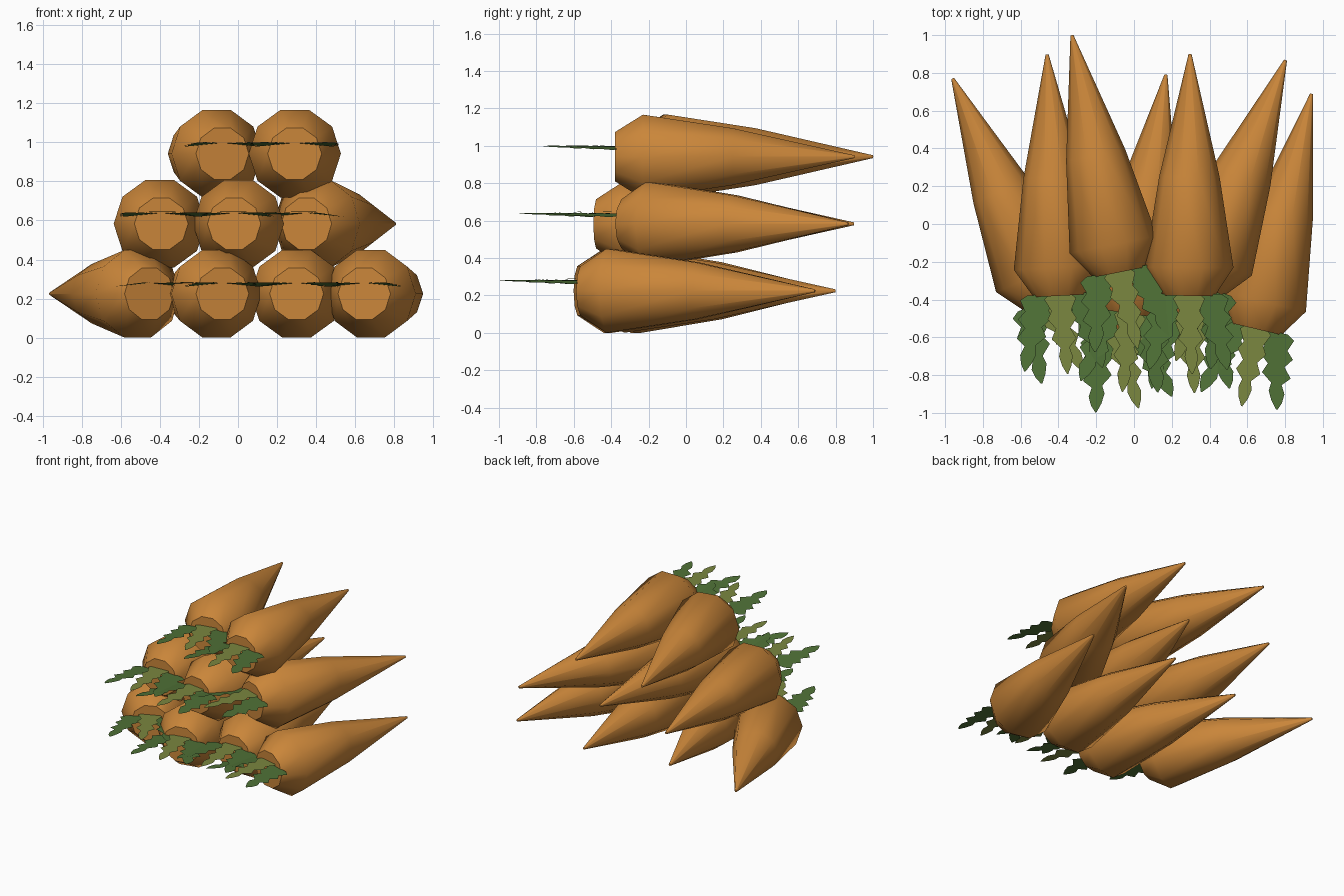
import bpy, bmesh, math

if "Cube" in bpy.data.objects:
    bpy.data.objects.remove(bpy.data.objects["Cube"])


def material(name, rgb):
    m = bpy.data.materials.new(name)
    m.diffuse_color = (*rgb, 1)
    m.use_nodes = True
    m.node_tree.nodes["Principled BSDF"].inputs["Base Color"].default_value = m.diffuse_color
    return m


ORANGE = material("carrot_orange", (0.59, 0.238, 0.042))
DARK = material("leaf_dark_green", (0.08, 0.168, 0.038))
LIGHT = material("leaf_light_green", (0.195, 0.24, 0.05))

# Root profile: (distance along the axis from the crown, radius)
PROFILE = [(0.0, 0.138), (0.15, 0.236), (0.63, 0.16), (1.28, 0.008)]
SIDES = 10


def root_mesh():
    bm = bmesh.new()
    rings = []
    for s, r in PROFILE:
        rings.append([bm.verts.new((r * math.cos(2 * math.pi * k / SIDES), s,
                                    r * math.sin(2 * math.pi * k / SIDES)))
                      for k in range(SIDES)])
    for a, b in zip(rings, rings[1:]):
        for k in range(SIDES):
            n = (k + 1) % SIDES
            bm.faces.new((a[k], a[n], b[n], b[k]))
    bm.faces.new(rings[0])
    bm.faces.new(rings[-1])
    bmesh.ops.recalc_face_normals(bm, faces=bm.faces)
    me = bpy.data.meshes.new("carrot_root")
    bm.to_mesh(me)
    bm.free()
    me.materials.append(ORANGE)
    return me


# Tooth outline of a blade: (fraction of length, half width)
TEETH = [(0.0, 0.07), (0.06, 0.105), (0.21, 0.066), (0.31, 0.096), (0.43, 0.048),
         (0.56, 0.082), (0.67, 0.03), (0.78, 0.045), (0.9, 0.03), (1.0, 0.004)]


def blade(bm, x0, x1, length, z0, z1, droop, width, mat):
    """Flat toothed blade running backwards (-y) from the crown."""
    rows = []
    for f, w in TEETH:
        cx = x0 + (x1 - x0) * f
        z = z0 + (z1 - z0) * f
        w *= width
        rows.append([bm.verts.new((cx + k * w, -length * f + 0.01, z + k * droop * w))
                     for k in (-1, 1)])
    for a, b in zip(rows, rows[1:]):
        face = bm.faces.new((a[0], b[0], b[1], a[1]))
        face.material_index = mat


def leaf_mesh():
    bm = bmesh.new()
    for side in (-1, 1):
        blade(bm, side * 0.105, side * 0.205, 0.40, 0.045, 0.057, -side * 0.1, 0.95, 0)
    blade(bm, 0, 0.02, 0.425, 0.064, 0.066, 0, 0.8, 1)
    for f in bm.faces:
        f.normal_update()
        if f.normal.z < 0:
            f.normal_flip()
    me = bpy.data.meshes.new("carrot_leaves")
    bm.to_mesh(me)
    bm.free()
    me.materials.append(DARK)
    me.materials.append(LIGHT)
    return me


root, leaves = root_mesh(), leaf_mesh()

# Stacked carrots: row height, then crown x, crown y, yaw to the right (degrees)
ROWS = {
    "bottom": (0.225, [(-0.454, -0.405, -23.3), (-0.08, -0.573, -11.7),
                       (0.30, -0.48, 0), (0.646, -0.556, 13.3)]),
    "middle": (0.583, [(-0.393, -0.38, -3), (-0.02, -0.475, 8.5), (0.35, -0.33, 20.7)]),
    "top": (0.942, [(-0.08, -0.256, -11.2), (0.29, -0.38, 0.3)]),
}
for row, (z, carrots) in ROWS.items():
    for i, (x, y, yaw) in enumerate(carrots, 1):
        for part, me in (("root", root), ("leaves", leaves)):
            ob = bpy.data.objects.new(f"carrot_{part}_{row}_{i}", me)
            ob.location = (x, y, z)
            ob.rotation_euler.z = -math.radians(yaw)
            bpy.context.collection.objects.link(ob)

# Smooth shading on the shared root mesh
ob = bpy.data.objects["carrot_root_bottom_1"]
bpy.context.view_layer.objects.active = ob
ob.select_set(True)
bpy.ops.object.shade_smooth_by_angle(angle=math.radians(50))
